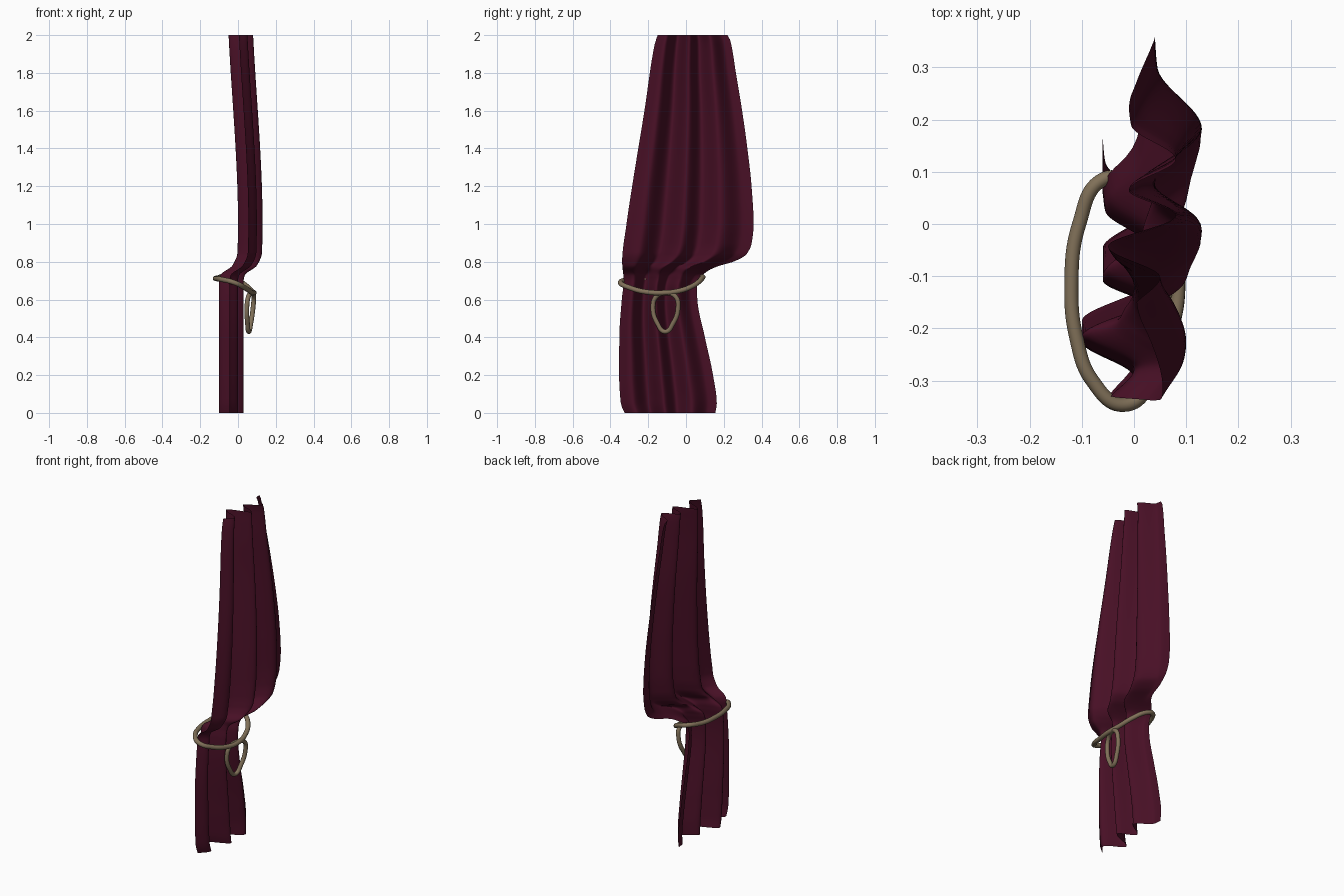
import bpy, bmesh

if "Cube" in bpy.data.objects:
    bpy.data.objects.remove(bpy.data.objects["Cube"])


def material(name, rgb):
    m = bpy.data.materials.new(name)
    m.diffuse_color = (*rgb, 1)
    m.use_nodes = True
    m.node_tree.nodes["Principled BSDF"].inputs["Base Color"].default_value = m.diffuse_color
    return m


def smooth_at(pts, t):
    """Monotone cubic interpolation through (t, value) points."""
    if t <= pts[0][0]:
        return pts[0][1]
    if t >= pts[-1][0]:
        return pts[-1][1]
    n = len(pts)
    s = [(pts[i + 1][1] - pts[i][1]) / (pts[i + 1][0] - pts[i][0]) for i in range(n - 1)]

    def slope(i):
        if i == 0 or i == n - 1:
            return s[0] if i == 0 else s[-1]
        a, b = s[i - 1], s[i]
        return 0 if a * b <= 0 else 2 * a * b / (a + b)

    i = max(k for k in range(n - 1) if pts[k][0] <= t)
    h = pts[i + 1][0] - pts[i][0]
    f = (t - pts[i][0]) / h
    return ((1 + 2 * f) * (1 - f) ** 2 * pts[i][1] + f * (1 - f) ** 2 * h * slope(i)
            + f * f * (3 - 2 * f) * pts[i + 1][1] + f * f * (f - 1) * h * slope(i + 1))


burgundy = material("burgundy_cloth", (0.065, 0.005, 0.019))
tan = material("tan_rope", (0.22, 0.165, 0.10))

# Curtain: pleat wave (y at widest, x), and side edges and sideways shift by height
pleats = [(-0.33, 0.055), (-0.24, 0.10), (-0.13, 0.0), (-0.02, 0.13), (0.07, 0.04),
          (0.18, 0.13), (0.30, 0.045), (0.36, 0.04)]
left_edge = [(0, -0.325), (0.05, -0.345), (0.2, -0.354), (0.4, -0.353), (0.6, -0.34),
             (0.7, -0.33), (0.8, -0.338), (1.0, -0.315), (1.2, -0.285), (1.6, -0.22),
             (1.95, -0.166), (2, -0.15)]
right_edge = [(0, 0.155), (0.05, 0.163), (0.2, 0.143), (0.4, 0.10), (0.6, 0.06), (0.66, 0.058),
              (0.72, 0.08), (0.76, 0.13), (0.78, 0.18), (0.8, 0.25), (0.84, 0.32), (0.9, 0.348),
              (1.0, 0.358), (1.2, 0.347), (1.4, 0.325), (1.6, 0.297), (1.8, 0.264), (1.97, 0.235),
              (2, 0.22)]
shift = [(0, -0.1), (0.7, -0.1), (0.73, -0.093), (0.78, -0.03), (0.85, -0.003), (1.0, 0), (2, -0.05)]

COLS = 96
heights = [i * 0.025 for i in range(25)] + [0.625 + i * 0.0075 for i in range(50)]
heights += [1 + i * 0.025 for i in range(41)]
bm = bmesh.new()
rows = []
for z in heights:
    a, b, dx = smooth_at(left_edge, z), smooth_at(right_edge, z), smooth_at(shift, z)
    rows.append([bm.verts.new((smooth_at(pleats, -0.33 + 0.69 * c / COLS) + dx,
                               a + (b - a) * c / COLS, z)) for c in range(COLS + 1)])
for r, q in zip(rows, rows[1:]):
    for c in range(COLS):
        bm.faces.new((r[c], r[c + 1], q[c + 1], q[c])).smooth = True
mesh = bpy.data.meshes.new("curtain")
bm.to_mesh(mesh)
bm.free()
mesh.materials.append(burgundy)
bpy.context.collection.objects.link(bpy.data.objects.new("curtain", mesh))


# Rope tie-back: a tilted ring and a hanging loop
def rope(name, pts, radius):
    cu = bpy.data.curves.new(name, 'CURVE')
    cu.dimensions = '3D'
    cu.bevel_depth = radius
    cu.bevel_resolution = 4
    sp = cu.splines.new('BEZIER')
    sp.bezier_points.add(len(pts) - 1)
    for p, co in zip(sp.bezier_points, pts):
        p.co = co
        p.handle_left_type = p.handle_right_type = 'AUTO'
    sp.use_cyclic_u = True
    cu.materials.append(tan)
    bpy.context.collection.objects.link(bpy.data.objects.new(name, cu))


rope("tieback_ring", [
    (-0.12, -0.12, 0.712), (-0.105, 0.0, 0.715), (-0.06, 0.085, 0.722), (-0.01, 0.08, 0.707),
    (0.04, 0.04, 0.675), (0.073, -0.04, 0.645), (0.085, -0.12, 0.636), (0.07, -0.21, 0.64),
    (0.04, -0.29, 0.66), (-0.02, -0.347, 0.69), (-0.08, -0.3, 0.705), (-0.11, -0.22, 0.71)], 0.0135)
rope("tieback_loop", [
    (0.073, -0.11, 0.635), (0.083, -0.055, 0.615), (0.08, -0.042, 0.56), (0.068, -0.068, 0.475),
    (0.057, -0.11, 0.43), (0.05, -0.152, 0.475), (0.047, -0.175, 0.56), (0.055, -0.158, 0.615)], 0.0125)
